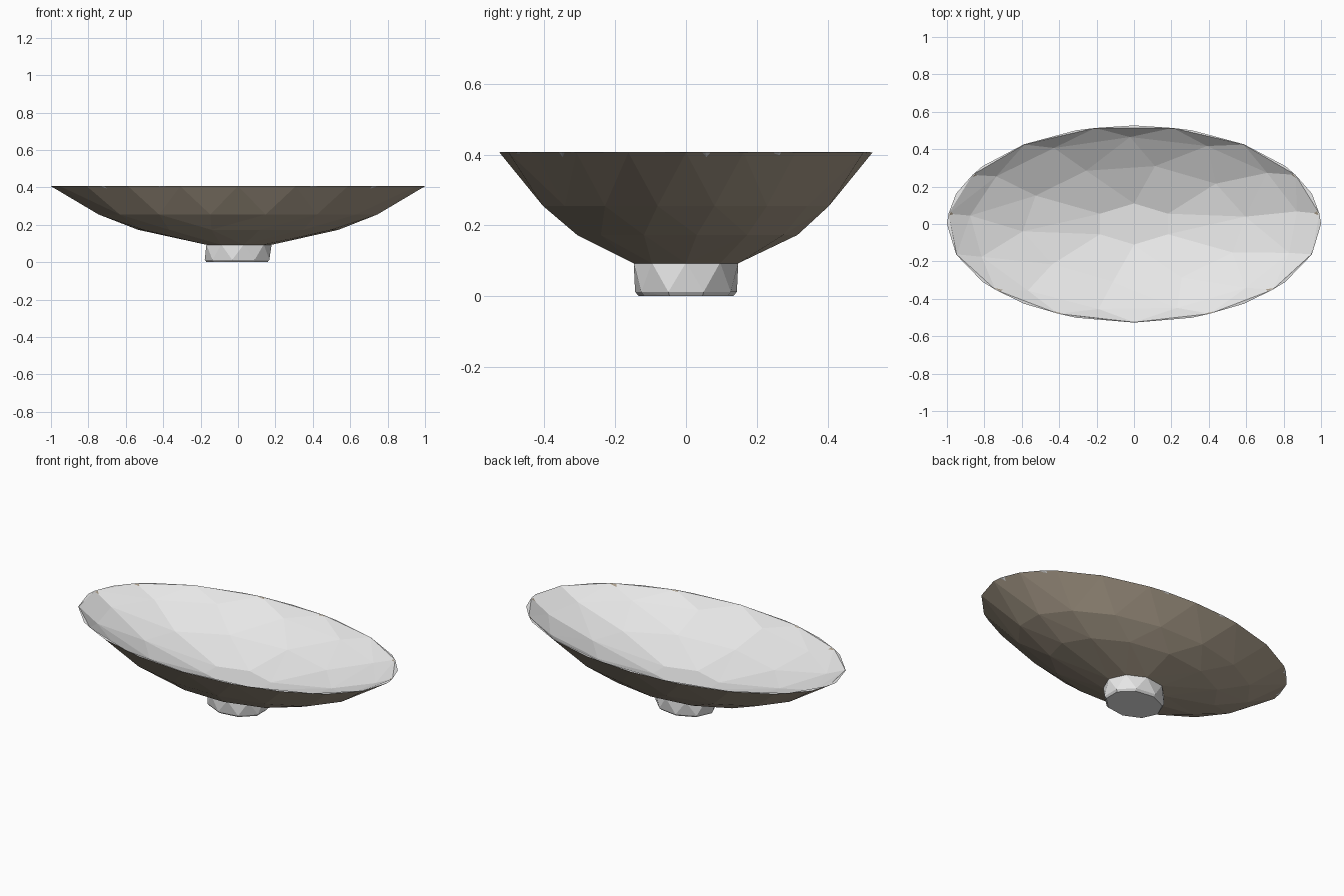
import bpy, bmesh, math

if "Cube" in bpy.data.objects:
    bpy.data.objects.remove(bpy.data.objects["Cube"])

TAU = 2 * math.pi


def material(name, rgb):
    m = bpy.data.materials.new(name)
    m.diffuse_color = (*rgb, 1)
    m.use_nodes = True
    m.node_tree.nodes["Principled BSDF"].inputs["Base Color"].default_value = m.diffuse_color
    return m


brown = material("warm brown", (0.40, 0.335, 0.255))
white = material("pale grey", (0.8, 0.8, 0.8))


def ring(bm, rx, ry, z, n, phase=0.0):
    """Ellipse of n vertices; phase is a fraction of one step."""
    out = []
    for i in range(n):
        a = TAU * (i + phase) / n
        out.append((a, bm.verts.new((rx * math.cos(a), ry * math.sin(a), z))))
    return out


def stitch(bm, low, high):
    """Join two rings of any vertex count with triangles, in angle order."""
    a = low + [(low[0][0] + TAU, low[0][1])]
    b = high + [(high[0][0] + TAU, high[0][1])]
    i = j = 0
    while i < len(low) or j < len(high):
        step_low = j == len(high) or (i < len(low) and a[i + 1][0] <= b[j + 1][0])
        if step_low:
            bm.faces.new((a[i][1], a[i + 1][1], b[j][1]))
            i += 1
        else:
            bm.faces.new((a[i][1], b[j + 1][1], b[j][1]))
            j += 1


def build(name, rings, mat, cap_first=False, cap_last=False):
    bm = bmesh.new()
    loops = [ring(bm, *r) for r in rings]
    for lo, hi in zip(loops, loops[1:]):
        stitch(bm, lo, hi)
    if cap_first:
        bm.faces.new([v for _, v in reversed(loops[0])])
    if cap_last:
        bm.faces.new([v for _, v in loops[-1]])
    me = bpy.data.meshes.new(name)
    bm.to_mesh(me)
    bm.free()
    me.materials.append(mat)
    ob = bpy.data.objects.new(name, me)
    bpy.context.collection.objects.link(ob)
    return ob


# Outer shell of the oval bowl, foot edge to rim
build("bowl_outside", [
    (0.18, 0.15, 0.093, 9, 0.0),
    (0.54, 0.315, 0.173, 13, 0.2),
    (0.76, 0.412, 0.255, 16, 0.5),
    (1.00, 0.527, 0.406, 20, 0.0),
], brown)

# Rim lip and hollow inside, rim down to the middle
build("bowl_inside", [
    (1.00, 0.527, 0.406, 20, 0.0),
    (0.997, 0.525, 0.408, 15, 0.25),
    (0.88, 0.465, 0.345, 13, 0.3),
    (0.60, 0.315, 0.250, 10, 0.2),
    (0.21, 0.11, 0.168, 6, 0.5),
], white, cap_last=True)

# Short faceted foot
build("foot", [
    (0.168, 0.135, 0.0, 9, 0.5),
    (0.178, 0.146, 0.012, 9, 0.5),
    (0.18, 0.15, 0.095, 9, 0.0),
], white, cap_first=True)
